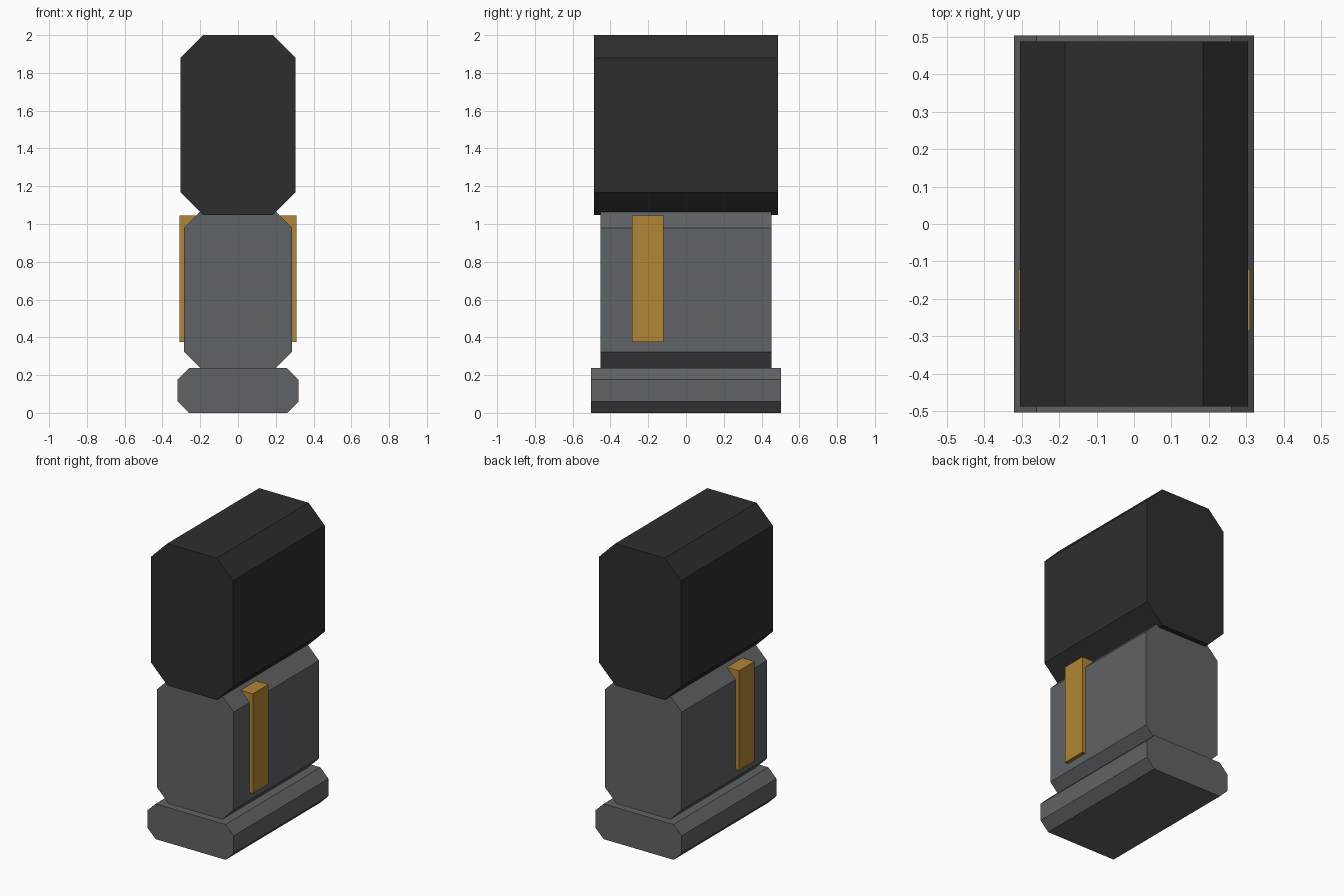
import bpy
import bmesh

default = bpy.data.objects.get("Cube")
if default:
    bpy.data.objects.remove(default, do_unlink=True)


def make_material(name, rgb):
    mat = bpy.data.materials.new(name)
    mat.use_nodes = True
    color = (*rgb, 1.0)
    mat.diffuse_color = color
    mat.node_tree.nodes["Principled BSDF"].inputs["Base Color"].default_value = color
    return mat


charcoal = make_material("charcoal", (0.027, 0.027, 0.027))
slate = make_material("slate grey", (0.115, 0.125, 0.132))
gold = make_material("gold", (0.44, 0.24, 0.033))


def prism(name, half_width, y_min, y_max, z_min, z_max, chamfer, mat):
    """Block extruded along y, with its four lengthwise edges chamfered."""
    w, c = half_width, chamfer
    if c:
        right = [(w - c, z_min), (w, z_min + c), (w, z_max - c), (w - c, z_max)]
    else:
        right = [(w, z_min), (w, z_max)]
    profile = right + [(-x, z) for x, z in reversed(right)]

    bm = bmesh.new()
    face = bm.faces.new([bm.verts.new((x, y_min, z)) for x, z in profile])
    result = bmesh.ops.extrude_face_region(bm, geom=[face])
    moved = [g for g in result["geom"] if isinstance(g, bmesh.types.BMVert)]
    bmesh.ops.translate(bm, verts=moved, vec=(0, y_max - y_min, 0))
    bmesh.ops.recalc_face_normals(bm, faces=bm.faces)

    mesh = bpy.data.meshes.new(name)
    bm.to_mesh(mesh)
    bm.free()
    mesh.materials.append(mat)
    obj = bpy.data.objects.new(name, mesh)
    bpy.context.collection.objects.link(obj)
    return obj


# Foot, body and large top block
prism("foot", 0.32, -0.503, 0.503, 0.0, 0.237, 0.06, slate)
prism("body", 0.285, -0.453, 0.453, 0.237, 1.065, 0.085, slate)
prism("top_block", 0.304, -0.487, 0.487, 1.047, 2.0, 0.12, charcoal)

# Gold bar passing through the body and standing out on both sides
prism("gold_bar", 0.31, -0.285, -0.12, 0.375, 1.045, 0, gold)
